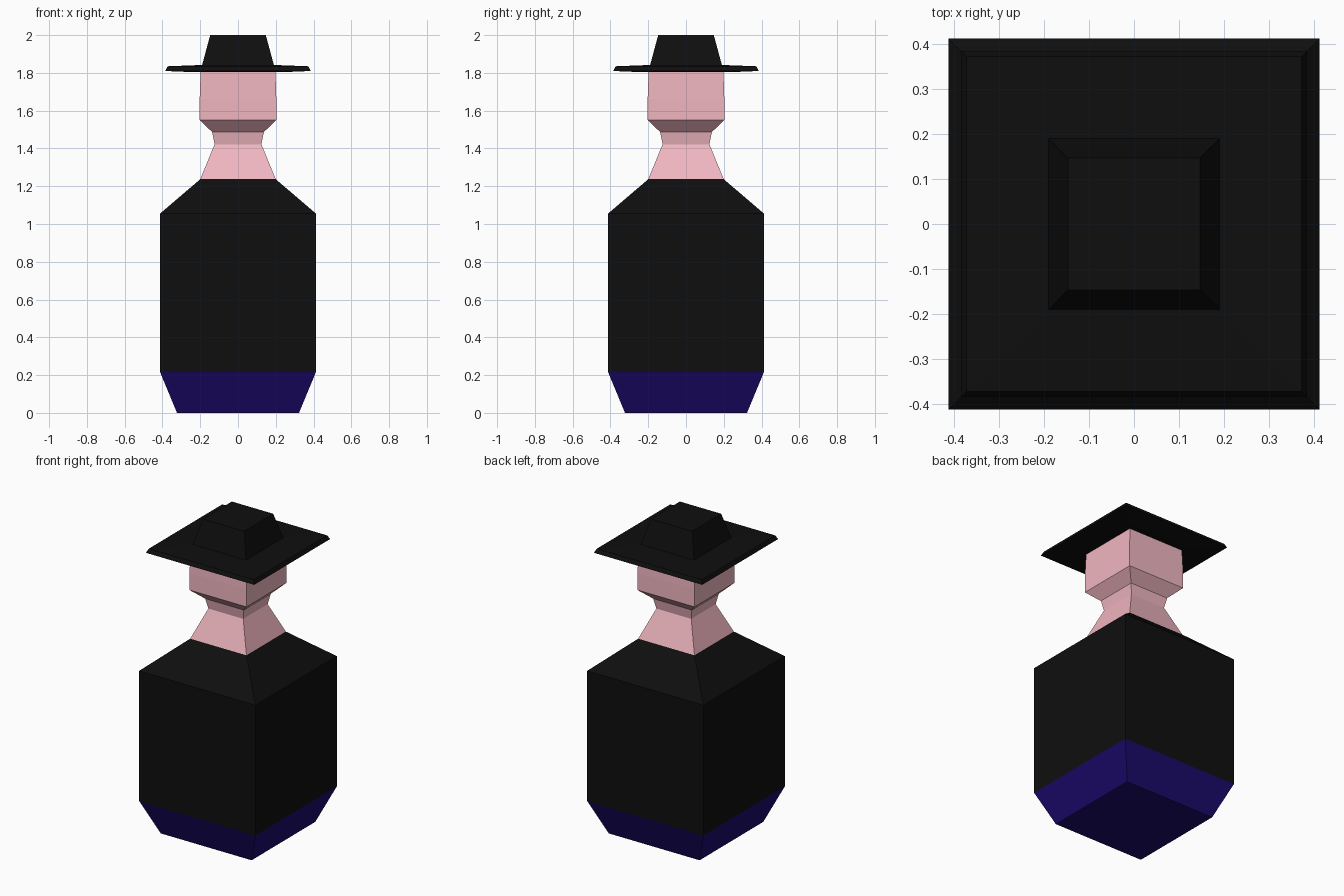
import bpy

if "Cube" in bpy.data.objects:
    bpy.data.objects.remove(bpy.data.objects["Cube"])


def material(name, rgb):
    m = bpy.data.materials.new(name)
    m.diffuse_color = (*rgb, 1)
    m.use_nodes = True
    m.node_tree.nodes["Principled BSDF"].inputs["Base Color"].default_value = m.diffuse_color
    return m


def square_loft(name, profile, mat, cap_bottom=False, cap_top=False):
    """Loft square rings given as (half width, height)."""
    corners = [(-1, -1), (1, -1), (1, 1), (-1, 1)]
    verts = [(sx * r, sy * r, z) for r, z in profile for sx, sy in corners]
    faces = []
    for k in range(len(profile) - 1):
        for i in range(4):
            j = (i + 1) % 4
            a, b = 4 * k, 4 * k + 4
            faces.append((a + i, a + j, b + j, b + i))
    if cap_bottom:
        faces.append((3, 2, 1, 0))
    if cap_top:
        n = len(verts)
        faces.append((n - 4, n - 3, n - 2, n - 1))
    mesh = bpy.data.meshes.new(name)
    mesh.from_pydata(verts, [], faces)
    mesh.materials.append(mat)
    obj = bpy.data.objects.new(name, mesh)
    bpy.context.collection.objects.link(obj)
    return obj


black = material("black", (0.0045, 0.0045, 0.0045))
navy = material("navy", (0.011, 0.003, 0.15))
skin = material("skin", (0.88, 0.47, 0.53))

# Tapered base
square_loft("trousers", [(0.323, 0), (0.413, 0.217)], navy, cap_bottom=True)
# Coat with sloping shoulders
square_loft("coat", [(0.413, 0.217), (0.413, 1.055), (0.2, 1.237)], black)
# Neck and jaw flare
square_loft("neck", [(0.2, 1.237), (0.124, 1.422), (0.137, 1.487), (0.203, 1.55)], skin)
# Head block
square_loft("head", [(0.203, 1.55), (0.203, 1.66), (0.198, 1.81)], skin)
# Hat: thin brim with bevelled rim, tapered crown
square_loft("hat", [(0.238, 1.804), (0.385, 1.81), (0.373, 1.835),
                    (0.19, 1.842), (0.147, 2.0)],
            black, cap_bottom=True, cap_top=True)
